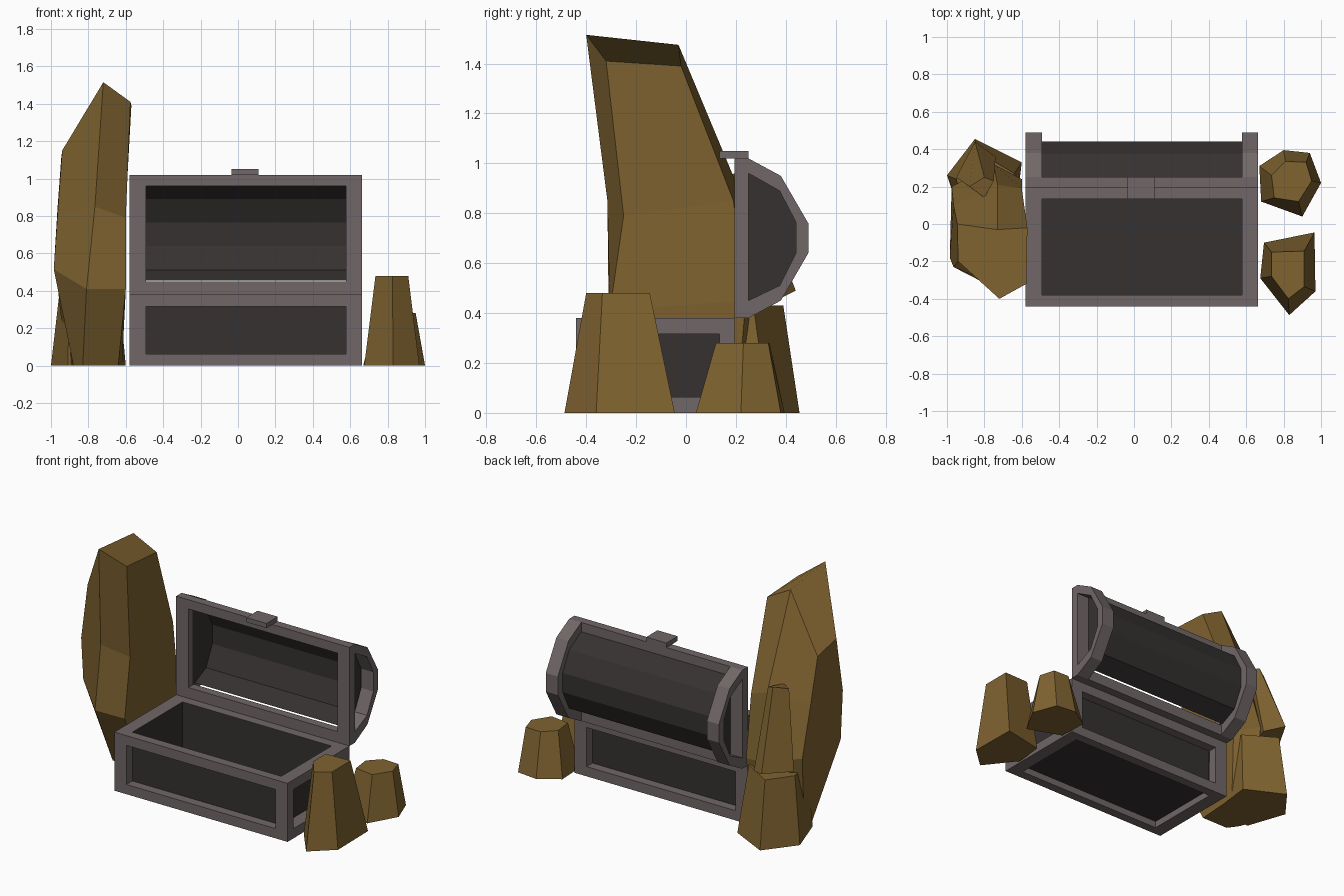
import bpy, bmesh
from mathutils import Vector

if "Cube" in bpy.data.objects:
    bpy.data.objects.remove(bpy.data.objects["Cube"])


def material(name, rgb):
    m = bpy.data.materials.new(name)
    m.diffuse_color = (*rgb, 1)
    m.use_nodes = True
    m.node_tree.nodes["Principled BSDF"].inputs["Base Color"].default_value = m.diffuse_color
    return m


FRAME = material("frame_grey", (0.165, 0.135, 0.135))
PANEL = material("panel_dark", (0.036, 0.031, 0.03))
ROCK = material("rock_brown", (0.215, 0.125, 0.03))


def finish(bm, name, mat, solid=True):
    if solid:
        bmesh.ops.recalc_face_normals(bm, faces=bm.faces)
    me = bpy.data.meshes.new(name)
    bm.to_mesh(me)
    bm.free()
    me.materials.append(mat)
    ob = bpy.data.objects.new(name, me)
    bpy.context.collection.objects.link(ob)
    return ob


def add_box(bm, x0, x1, y0, y1, z0, z1):
    vs = bmesh.ops.create_cube(bm, size=1)["verts"]
    for v in vs:
        v.co = Vector((x1 if v.co.x > 0 else x0,
                       y1 if v.co.y > 0 else y0,
                       z1 if v.co.z > 0 else z0))


def loft(name, rings, mat, wrap=False):
    """Skin equal-length closed rings; wrap joins last to first, else cap."""
    bm = bmesh.new()
    rv = [[bm.verts.new(p) for p in r] for r in rings]
    pairs = list(zip(rv, rv[1:])) + ([(rv[-1], rv[0])] if wrap else [])
    n = len(rv[0])
    for a, b in pairs:
        for i in range(n):
            j = (i + 1) % n
            bm.faces.new((a[i], a[j], b[j], b[i]))
    if not wrap:
        bm.faces.new(rv[0][::-1])
        bm.faces.new(rv[-1])
    return finish(bm, name, mat)


# chest extents, outer and inner
X0, X1, XI0, XI1 = -0.58, 0.664, -0.493, 0.577
Y0, Y1, YI0, YI1 = -0.44, 0.195, -0.38, 0.135
H, T = 0.38, 0.063

# base frame: rails and corner posts
bm = bmesh.new()
for z0, z1 in ((0, T), (H - T, H)):
    for y0, y1 in ((Y0, YI0), (YI1, Y1)):
        add_box(bm, X0, X1, y0, y1, z0, z1)
    for x0, x1 in ((X0, XI0), (XI1, X1)):
        add_box(bm, x0, x1, YI0, YI1, z0, z1)
for x0, x1 in ((X0, XI0), (XI1, X1)):
    for y0, y1 in ((Y0, YI0), (YI1, Y1)):
        add_box(bm, x0, x1, y0, y1, T, H - T)
finish(bm, "base_frame", FRAME)

# base panels: an open tray just inside the frame
bm = bmesh.new()
e = 0.0008
add_box(bm, XI0 + e, XI1 - e, YI0 + e, YI1 - e, T - 0.02, H - e)
top = max(bm.faces, key=lambda f: f.calc_center_median().z)
bmesh.ops.delete(bm, geom=[top], context="FACES_ONLY")
finish(bm, "base_panels", PANEL, solid=False)

# lid end frames: D-shaped rings
outer = [(0.195, 0.38), (0.25, 0.38), (0.38, 0.45), (0.49, 0.64),
         (0.49, 0.76), (0.38, 0.95), (0.25, 1.02), (0.195, 1.02)]
inner = [(0.25, 0.45), (0.26, 0.455), (0.375, 0.51), (0.44, 0.64),
         (0.44, 0.765), (0.375, 0.89), (0.26, 0.955), (0.25, 0.96)]


def at(x, profile):
    return [(x, y, z) for y, z in profile]


for side, a, b in (("left", X0, XI0), ("right", XI1, X1)):
    loft(f"lid_end_frame_{side}",
         [at(a, outer), at(b, outer), at(b, inner), at(a, inner)], FRAME, wrap=True)

# lid rails along the opening
bm = bmesh.new()
for z0, z1 in ((0.38, 0.45), (0.96, 1.02)):
    add_box(bm, XI0, XI1, 0.195, 0.25, z0, z1)
finish(bm, "lid_rails", FRAME)

# lid shell
bm = bmesh.new()
path = [[bm.verts.new((x, y, z)) for x in (XI0, XI1)] for y, z in inner[1:]]
for p, q in zip(path, path[1:]):
    bm.faces.new((p[0], p[1], q[1], q[0]))
finish(bm, "lid_shell", PANEL, solid=False)

# lid end panels, tucked slightly behind the front post
end_profile = [(0.235, 0.45)] + inner + [(0.235, 0.96)]
for side, x, s in (("left", XI0 + e, -1), ("right", XI1 - e, 1)):
    bm = bmesh.new()
    bm.faces.new([bm.verts.new(c) for c in at(x, end_profile)[::s]])
    finish(bm, f"lid_end_panel_{side}", PANEL, solid=False)

# latch
bm = bmesh.new()
add_box(bm, -0.035, 0.11, 0.135, 0.25, 1.02, 1.05)
finish(bm, "latch", FRAME)


def level(z, pts):
    return [(x, y, z) for x, y in pts]


# small rocks on the right
loft("rock_front_right", [
    level(0, [(0.695, -0.10), (0.965, -0.045), (0.97, -0.36), (0.83, -0.487), (0.675, -0.29)]),
    level(0.48, [(0.735, -0.15), (0.91, -0.145), (0.91, -0.335), (0.825, -0.40), (0.735, -0.28)]),
], ROCK)
loft("rock_back_right", [
    level(0, [(0.67, 0.31), (0.80, 0.395), (0.94, 0.38), (1.0, 0.22), (0.90, 0.04), (0.68, 0.12)]),
    level(0.28, [(0.735, 0.26), (0.81, 0.335), (0.92, 0.33), (0.95, 0.23), (0.88, 0.12), (0.75, 0.14)]),
], ROCK)

# tall rock on the left
loft("rock_tall", [
    level(0, [(-0.64, -0.10), (-0.83, -0.10), (-0.88, -0.03), (-0.92, 0.10), (-0.74, 0.27), (-0.62, 0.20)]),
    [(-0.60, -0.305, 0.41), (-0.81, -0.31, 0.41), (-0.985, -0.18, 0.515),
     (-0.975, 0.20, 0.53), (-0.75, 0.32, 0.50), (-0.60, 0.24, 0.45)],
    [(-0.60, -0.25, 0.79), (-0.765, -0.315, 0.85), (-0.965, -0.23, 0.81),
     (-0.965, 0.10, 0.84), (-0.73, 0.21, 0.90), (-0.60, 0.19, 0.85)],
    [(-0.575, -0.32, 1.41), (-0.72, -0.40, 1.515), (-0.94, -0.20, 1.15),
     (-0.945, 0.0, 1.11), (-0.73, -0.03, 1.475), (-0.57, -0.02, 1.39)],
], ROCK)

# low rock and leaning shard behind it
loft("rock_back_left", [
    level(0, [(-0.60, 0.33), (-0.85, 0.455), (-1.0, 0.26), (-0.91, 0.0), (-0.63, 0.08)]),
    level(0.43, [(-0.64, 0.27), (-0.84, 0.39), (-0.95, 0.24), (-0.90, 0.05), (-0.66, 0.10)]),
], ROCK)
loft("rock_shard", [
    [(-0.74, 0.36, 0.45), (-0.85, 0.44, 0.49), (-0.95, 0.25, 0.46), (-0.80, 0.18, 0.45)],
    [(-0.75, 0.23, 0.95), (-0.80, 0.25, 0.97), (-0.88, 0.20, 0.96), (-0.80, 0.14, 0.95)],
], ROCK)
